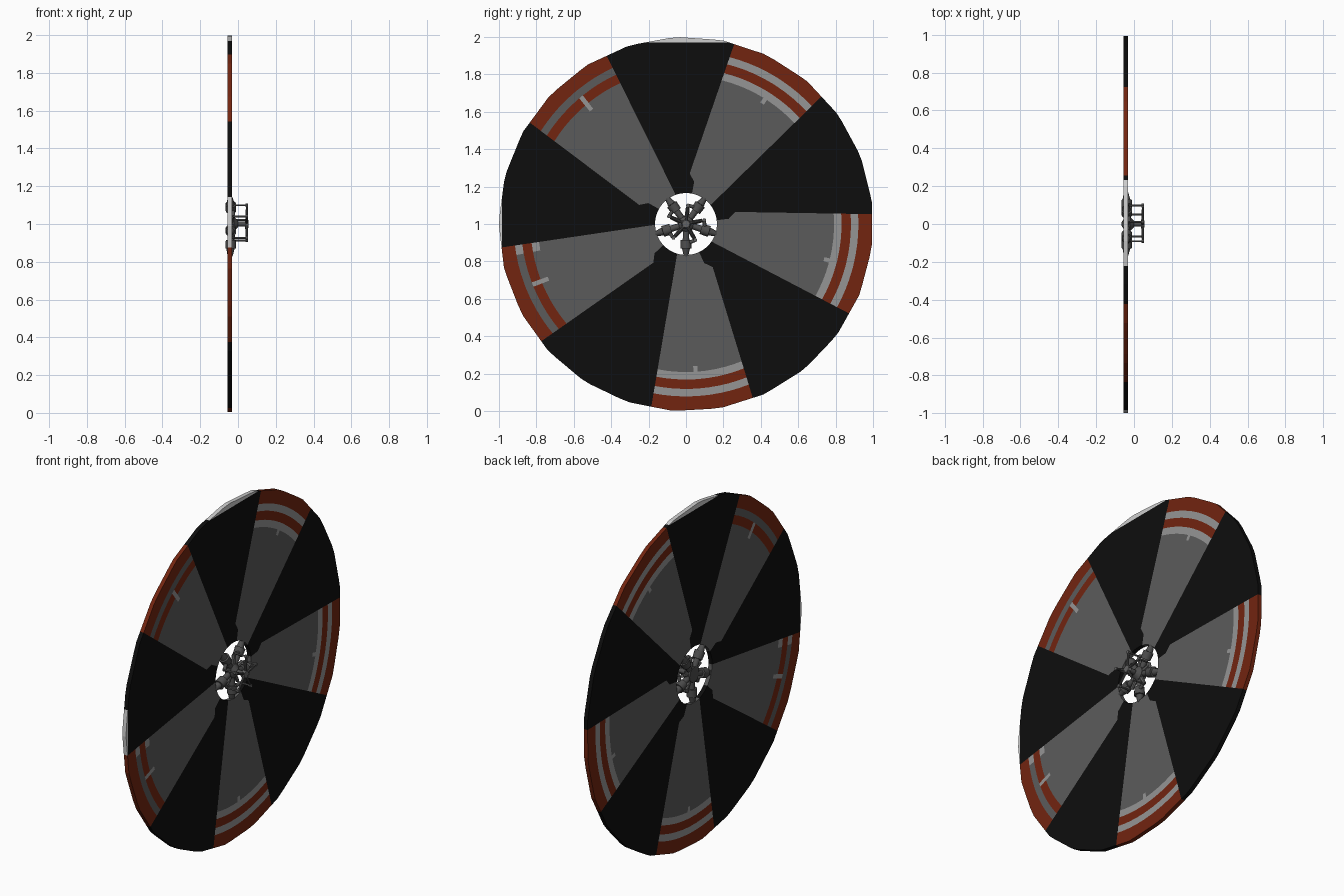
import bpy, bmesh, math
from mathutils import Vector

if "Cube" in bpy.data.objects:
    bpy.data.objects.remove(bpy.data.objects["Cube"])

def mat(name, r, g, b):
    m = bpy.data.materials.new(name)
    m.diffuse_color = (r, g, b, 1)
    m.use_nodes = True
    m.node_tree.nodes["Principled BSDF"].inputs["Base Color"].default_value = m.diffuse_color
    return m

BLACK, GREY, RED, LIGHT, PALE = range(5)
disc_mats = [mat("black", .004, .004, .004), mat("blade grey", .105, .105, .105),
             mat("rust red", .17, .018, .005), mat("stripe grey", .3, .3, .3),
             mat("pale grey", .62, .62, .62)]
metal = mat("dark metal", .075, .075, .075)
steel = mat("steel", .13, .13, .13)

def polar(deg, r, x):
    a = math.radians(deg)
    return Vector((x, r * math.sin(a), 1 + r * math.cos(a)))

# ---- rotor disc: 25-sided outline, five painted blades
def outline(deg):
    t = (deg + 3.2) % 14.4 - 7.2
    return math.cos(math.radians(7.2)) / math.cos(math.radians(t))

def start(r):
    return 11 if r < .25 else 18.96 - math.degrees(math.asin(.069 / r))

def end(r):
    return 45.6 + math.degrees(math.asin(.02 / r))

RADII = [.165, .23, .27, .45, .76, .79, .83, .88, .92, 1.0]
BLADE = [0, .1, .2, .3, .42, .53, .58, .7, .8, .9, 1]
GAP = [i / 12 for i in range(13)]

def blade_colour(k, band, col):
    r = RADII[band]
    left = k >= 3                     # these two blades have plain stripes
    if col == 5 and (r == .79 or (left and r == .83) or (not left and r == .76)):
        return LIGHT                  # small tick mark
    if r in (.92, .83):
        return RED
    if r == .88 or r == .79:
        if not left:
            return LIGHT
        return LIGHT if (col >= 9 and k == 3) else GREY
    return GREY

bm = bmesh.new()

def cell(a, b, band, mi):
    r0, r1 = RADII[band], RADII[band + 1]
    pts = []
    for ang, r in ((a(r0), r0), (a(r1), r1), (b(r1), r1), (b(r0), r0)):
        pts.append(bm.verts.new(polar(ang, outline(ang) if r == 1 else r, -.0425)))
    bm.faces.new(pts).material_index = mi

def lerp(f, g, t):
    return lambda r: f(r) + (g(r) - f(r)) * t

for k in range(5):
    s = lambda r, k=k: start(r) + 72 * k
    e = lambda r, k=k: end(r) + 72 * k
    n = lambda r, k=k: start(r) + 72 * (k + 1)
    for band in range(len(RADII) - 1):
        for c in range(len(BLADE) - 1):
            cell(lerp(s, e, BLADE[c]), lerp(s, e, BLADE[c + 1]), band, blade_colour(k, band, c))
        for c in range(len(GAP) - 1):
            cell(lerp(e, n, GAP[c]), lerp(e, n, GAP[c + 1]), band, BLACK)
bmesh.ops.remove_doubles(bm, verts=bm.verts, dist=.0002)
# pale slivers at the top and left rim
for co, no in (((0, 0, 1.968), (0, 0, 1)), ((0, -.982, 0), (0, -1, 0))):
    bmesh.ops.bisect_plane(bm, geom=bm.verts[:] + bm.edges[:] + bm.faces[:],
                           plane_co=co, plane_no=no, dist=1e-5)
for f in bm.faces:
    c = f.calc_center_median()
    if f.material_index == BLACK and (c.z > 1.968 or c.y < -.982):
        f.material_index = PALE
bmesh.ops.recalc_face_normals(bm, faces=bm.faces)
me = bpy.data.meshes.new("rotor_disc")
bm.to_mesh(me)
bm.free()
for m in disc_mats:
    me.materials.append(m)
disc = bpy.data.objects.new("rotor_disc", me)
bpy.context.collection.objects.link(disc)
sol = disc.modifiers.new("thickness", 'SOLIDIFY')
sol.thickness = .024
sol.offset = 0

# ---- hub parts
def rod(name, p, q, r0, r1=None, m=metal, sides=10):
    p, q = Vector(p), Vector(q)
    bpy.ops.mesh.primitive_cone_add(vertices=sides, radius1=r0, radius2=r0 if r1 is None else r1,
                                    depth=(q - p).length, location=(p + q) / 2)
    o = bpy.context.object
    o.name = name
    o.rotation_euler = (q - p).to_track_quat('Z', 'Y').to_euler()
    o.data.materials.append(m)
    bpy.ops.object.shade_smooth_by_angle(angle=math.radians(40))
    return o

rod("hub_core", (-.055, 0, 1), (-.022, 0, 1), .045, .04, sides=15)
rod("hub_cone", (-.022, 0, 1), (.0, 0, 1), .04, .016, sides=12)
rod("mast", (0, 0, 1), (.05, 0, 1), .014)
rod("spider_hub", (.038, 0, 1), (.055, 0, 1), .026, .02, m=steel)
for k in range(5):
    a = 36 + 72 * k
    b = 6 + 72 * k
    # blade grip: arm, collar and root
    rod("grip_arm", polar(a, .03, -.038), polar(a, .1, -.038), .016, .018)
    rod("grip_collar", polar(a, .085, -.038), polar(a, .13, -.038), .028, .03)
    rod("grip_root", polar(a, .13, -.04), polar(a, .172, -.042), .022, .013)
    # pitch lever, link and spider arm
    rod("pitch_lever", polar(a, .105, -.03), polar(b, .1, -.024), .011, .009)
    rod("pitch_link", polar(b, .1, -.03), polar(b, .1, .05), .005, m=steel, sides=8)
    rod("link_end", polar(b, .1, .04), polar(b, .1, .054), .01, m=steel, sides=8)
    rod("spider_arm", polar(b, .015, .046), polar(b, .1, .048), .008, .006, sides=8)
    rod("damper", polar(b, .04, -.035), polar(b, .09, -.035), .012, .01, m=steel, sides=8)
